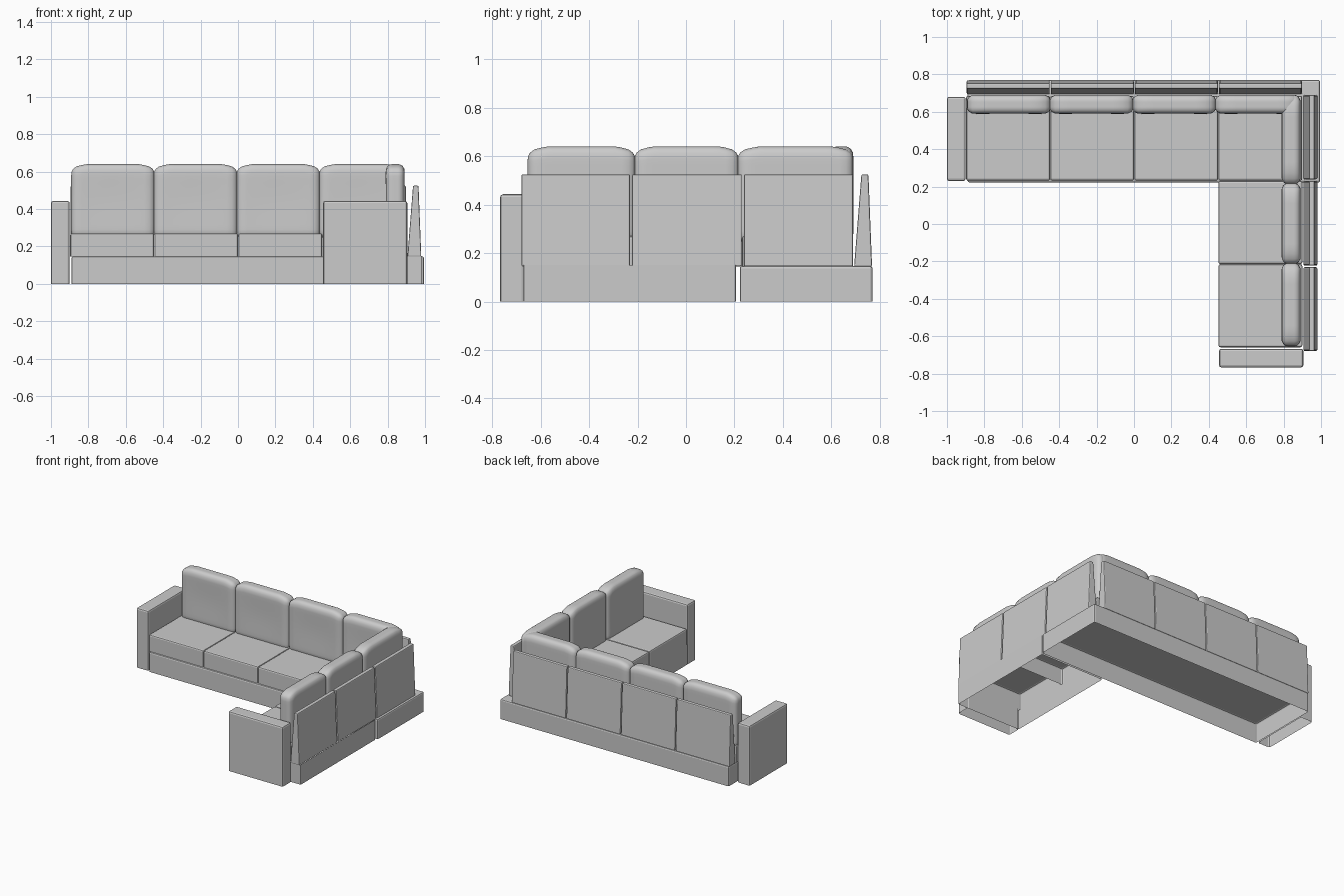
import bpy, bmesh, math
from mathutils import Vector, Matrix

if "Cube" in bpy.data.objects:
    bpy.data.objects.remove(bpy.data.objects["Cube"])


def finish(bm, name, smooth_angle=None, matrix=None):
    if matrix is not None:
        bm.transform(matrix)
    bmesh.ops.recalc_face_normals(bm, faces=bm.faces)
    me = bpy.data.meshes.new(name)
    bm.to_mesh(me)
    bm.free()
    ob = bpy.data.objects.new(name, me)
    bpy.context.collection.objects.link(ob)
    if smooth_angle:
        bpy.context.view_layer.objects.active = ob
        ob.select_set(True)
        bpy.ops.object.shade_smooth_by_angle(angle=math.radians(smooth_angle))
        ob.select_set(False)
    return ob


def bevel(ob, width, segments=2):
    mod = ob.modifiers.new("soft_edges", "BEVEL")
    mod.width = width
    mod.segments = segments
    mod.limit_method = "ANGLE"


def shell(name, x, y, z, r=0.01, top=True):
    """Upholstered block, open underneath (and on top if wanted)."""
    bm = bmesh.new()
    bmesh.ops.create_cube(bm, size=1)
    bm.normal_update()
    drop = [f for f in bm.faces if f.normal.z < -0.5 or (not top and f.normal.z > 0.5)]
    bmesh.ops.delete(bm, geom=drop, context="FACES")
    size = Vector((x[1] - x[0], y[1] - y[0], z[1] - z[0]))
    mid = Vector((sum(x), sum(y), sum(z))) / 2
    for v in bm.verts:
        v.co = mid + Vector(a * b for a, b in zip(v.co, size))
    bevel(finish(bm, name), r)


def back_panel(name, width, matrix):
    """Wedge section extruded along local x; local y runs from front to back."""
    bm = bmesh.new()
    prof = [(0, 0.145), (0.074, 0.145), (0.059, 0.525), (0.03, 0.525)]
    ends = [[bm.verts.new((s * width / 2, y, z)) for y, z in prof] for s in (-1, 1)]
    for e in ends:
        bm.faces.new(e)
    for i in range(4):
        j = (i + 1) % 4
        bm.faces.new((ends[0][i], ends[0][j], ends[1][j], ends[1][i]))
    bevel(finish(bm, name, matrix=matrix), 0.006)


def back_cushion(name, width, matrix):
    """Rounded pillow with drooping top corners and a slight hollow in front."""
    bm = bmesh.new()
    bmesh.ops.create_cube(bm, size=2)
    bmesh.ops.subdivide_edges(bm, edges=bm.edges, cuts=15, use_grid_fill=True)
    half = Vector((width / 2, 0.051, 0.2))
    r = 0.036
    for v in bm.verts:
        p = Vector(a * b for a, b in zip(v.co, half))
        q = Vector(max(-h + r, min(h - r, c)) for c, h in zip(p, half))
        d = p - q
        if d.length > 1e-6:
            p = q + d.normalized() * r
        ax = abs(p.x) / half.x
        top = max(0, p.z / half.z)
        p.z -= 0.018 * max(0, (ax - 0.65) / 0.35) * top
        if p.y < 0:
            p.y += 0.004 * math.cos(p.z / half.z * math.pi / 2) ** 2 * (1 - ax * ax)
        p.z += 0.44
        v.co = p
    finish(bm, name, 50, matrix)


def place(x, y, turned=False):
    m = Matrix.Translation((x, y, 0))
    return m @ Matrix.Rotation(-math.pi / 2, 4, "Z") if turned else m


# Plinths and arms
shell("long_base", (-0.89, 0.995), (0.222, 0.77), (0, 0.147))
shell("short_base", (0.455, 0.985), (-0.67, 0.207), (0, 0.15), 0.006, top=False)
shell("left_arm", (-1.0, -0.9), (0.23, 0.68), (0, 0.443), 0.012)
shell("front_arm", (0.455, 0.905), (-0.767, -0.667), (0, 0.443), 0.012)

# Long side: seats, panels and cushions
for i in range(4):
    x0 = -0.897 + 0.4495 * i
    shell(f"long_seat_{i + 1}", (x0, x0 + 0.448), (0.232, 0.685), (0.147, 0.27))
    back_panel(f"long_back_panel_{i + 1}", 0.444, place(x0 + 0.2245, 0.694))
    back_cushion(f"long_back_cushion_{i + 1}", 0.446, place(-0.669 + 0.442 * i, 0.64))

# Short side, turned to face left: seats, then panels and cushions by y range
for i, yc in enumerate((-0.437, 0.008)):
    shell(f"short_seat_{i + 1}", (0.4515, 0.9), (yc - 0.222, yc + 0.222), (0.147, 0.27))
for i, (a, b) in enumerate(((-0.679, -0.231), (-0.222, 0.23), (0.239, 0.69))):
    back_panel(f"short_back_panel_{i + 1}", b - a, place(0.906, (a + b) / 2, True))
for i, (a, b) in enumerate(((-0.654, -0.209), (-0.214, 0.218), (0.213, 0.69))):
    back_cushion(f"short_back_cushion_{i + 1}", b - a, place(0.84, (a + b) / 2, True))
